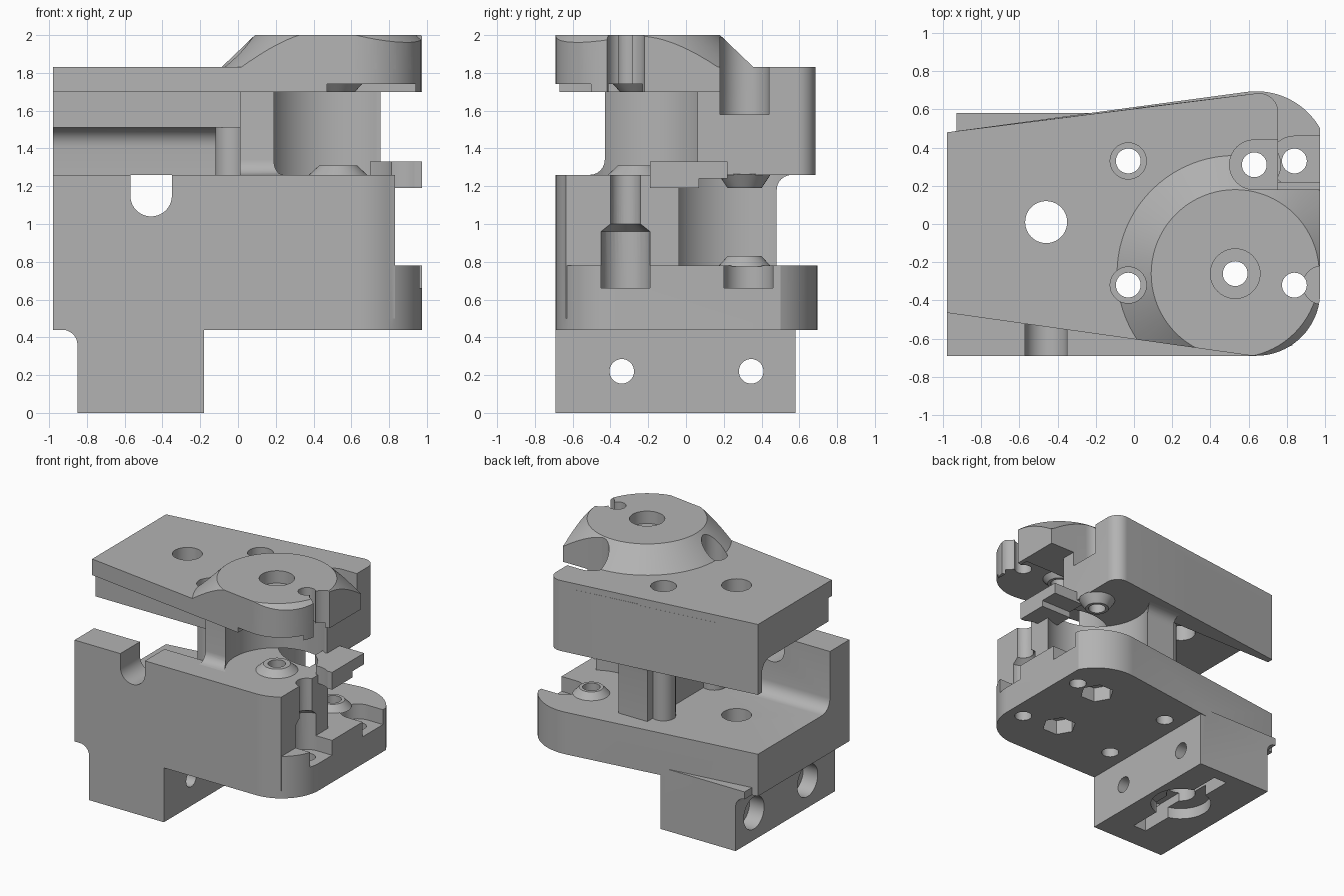
import bpy, bmesh
from math import sin, cos, radians
from mathutils import Vector

cube = bpy.data.objects.get("Cube")
if cube:
    bpy.data.objects.remove(cube, do_unlink=True)

grey = bpy.data.materials.new("plain grey")
grey.use_nodes = True
COL = (0.45, 0.45, 0.45, 1)
grey.diffuse_color = COL
grey.node_tree.nodes["Principled BSDF"].inputs["Base Color"].default_value = COL


def arc(cx, cy, r, a0, a1, n=12):
    angles = [radians(a0 + (a1 - a0) * i / n) for i in range(n + 1)]
    return [(cx + r * cos(a), cy + r * sin(a)) for a in angles]


def finish(name, bm):
    bmesh.ops.recalc_face_normals(bm, faces=bm.faces)
    mesh = bpy.data.meshes.new(name)
    bm.to_mesh(mesh)
    bm.free()
    mesh.materials.append(grey)
    ob = bpy.data.objects.new(name, mesh)
    bpy.context.collection.objects.link(ob)
    return ob


def prism(name, pts, lo, hi, axis="z"):
    """Extrude a closed outline along one axis."""
    place = {"z": lambda a, b: (a, b, lo), "x": lambda a, b: (lo, a, b),
             "y": lambda a, b: (a, lo, b)}[axis]
    bm = bmesh.new()
    face = bm.faces.new([bm.verts.new(place(a, b)) for a, b in pts])
    out = bmesh.ops.extrude_face_region(bm, geom=[face])
    move = Vector([(hi - lo) * (axis == k) for k in "xyz"])
    bmesh.ops.translate(bm, vec=move, verts=[v for v in out["geom"] if isinstance(v, bmesh.types.BMVert)])
    return finish(name, bm)


def box(x0, x1, y0, y1, z0, z1, name="block"):
    return prism(name, [(x0, y0), (x1, y0), (x1, y1), (x0, y1)], z0, z1)


def rod(a, b, r, lo, hi, axis="z", n=40, name="rod"):
    return prism(name, arc(a, b, r, 0, 360, n)[:-1], lo, hi, axis)


def cone(x, y, r0, r1, z0, z1, name="cone", n=64):
    bm = bmesh.new()
    bmesh.ops.create_cone(bm, cap_ends=True, segments=n, radius1=r0, radius2=r1, depth=z1 - z0)
    bmesh.ops.translate(bm, vec=(x, y, (z0 + z1) / 2), verts=bm.verts)
    return finish(name, bm)


def fillet(y, z, sy, sz, r, x0, x1):
    """Concave strip along x in the corner at (y, z)."""
    curve = [(y + sy * r * (1 - sin(radians(t))), z + sz * r * (1 - cos(radians(t)))) for t in range(0, 91, 15)]
    e = 0.02
    pts = [(y - sy * e, z - sz * e), (y + sy * r, z - sz * e)] + curve + [(y - sy * e, z + sz * r)]
    return prism("fillet", pts, x0, x1, "x")


def combine(ob, others, op):
    for other in others:
        mod = ob.modifiers.new("bool", "BOOLEAN")
        mod.operation, mod.solver, mod.object = op, "EXACT", other
        bpy.context.view_layer.update()
        dg = bpy.context.evaluated_depsgraph_get()
        mesh = bpy.data.meshes.new_from_object(ob.evaluated_get(dg))
        ob.modifiers.clear()
        ob.data = mesh
        bpy.data.objects.remove(other, do_unlink=True)


def shade(ob):
    bpy.ops.object.select_all(action="DESELECT")
    ob.select_set(True)
    bpy.context.view_layer.objects.active = ob
    bpy.ops.object.shade_smooth_by_angle(angle=radians(30))


SCREWS = [(-0.03, -0.32), (-0.03, 0.33), (0.84, -0.32), (0.84, 0.33)]
AXLES = [(0.53, -0.26), (0.63, 0.31)]
front_corner = arc(0.64, -0.355, 0.335, -90, 0, 20)
back_corner = arc(0.655, 0.585, 0.1, 0, 97)


def through_holes():
    holes = [rod(x, y, 0.065, -0.2, 2.2) for x, y in SCREWS + AXLES]
    return holes + [rod(-0.46, 0.01, 0.11, -0.2, 2.2)]


# Lower housing: base plate, front wall, core and foot
lower = prism("lower_housing", [(-0.98, -0.69)] + front_corner
              + arc(0.64, 0.31, 0.385, 29.5, 97, 20) + [(-0.98, 0.48)], 0.44, 0.78)
wall_corner = [p for p in front_corner if p[0] < 0.82] + [(0.83, -0.636)]
combine(lower, [
    prism("wall", [(-0.98, -0.69)] + wall_corner + [(0.83, -0.44), (-0.98, -0.44)], 0.5, 1.26),
    box(0.01, 0.83, -0.5, 0.48, 0.6, 1.26),
    fillet(-0.44, 0.78, 1, 1, 0.1, -0.98, 0.1),
    fillet(0.48, 1.26, 1, -1, 0.08, 0.01, 0.3),
    prism("foot", [(-0.85, 0), (-0.18, 0), (-0.18, 0.5), (-0.93, 0.5)]
          + arc(-0.93, 0.36, 0.08, 90, 0, 8), -0.69, 0.58, "y"),
], "UNION")

cuts = [rod(0.63, 0.31, 0.4, 0.78, 1.3, n=64),
        box(0.63, 1.1, 0.15, 0.6, 0.78, 1.3),
        # cable slot in the front wall
        rod(-0.46, 1.15, 0.11, -0.8, -0.3, "y"),
        box(-0.57, -0.35, -0.8, -0.3, 1.15, 1.4),
        # stepped screw channel at the right end of the wall
        rod(0.84, -0.32, 0.13, 0.66, 0.96),
        box(0.84, 1.1, -0.45, -0.19, 0.66, 0.96),
        cone(0.84, -0.32, 0.13, 0.08, 0.9599, 1.0),
        rod(0.84, -0.32, 0.08, 0.99, 1.4),
        rod(0.84, 0.33, 0.13, 0.66, 0.9),
        box(0.84, 1.1, 0.2, 0.46, 0.66, 0.9),
        # slot and round recess under the foot
        box(-0.52, -0.4, -0.48, 0.48, -0.1, 0.16),
        rod(-0.46, 0.01, 0.23, -0.1, 0.09)]
cuts += [rod(x, y, 0.13, 0.3, 0.56, n=6) for x, y in AXLES]
for y in (-0.34, 0.345):
    cuts += [rod(y, 0.22, 0.065, -1, 0.1, "x"), rod(y, 0.22, 0.13, -1, -0.72, "x")]
combine(lower, cuts + through_holes(), "DIFFERENCE")

# Upper housing: plate, back wall, core and domed cap
plate_outline = ([(-0.98, -0.465)] + arc(0.64, -0.355, 0.335, -98, 0, 20)
                 + [(0.975, 0.18), (0.755, 0.18)] + back_corner + [(-0.98, 0.48)])
upper = prism("upper_housing", plate_outline, 1.7, 1.83)
cap = cone(0.53, -0.26, 0.64, 0.44, 1.81, 2.0, "cap", 80)
combine(cap, [prism("cap_limit", plate_outline, 1.75, 2.1)], "INTERSECT")
combine(upper, [
    cap,
    box(-0.98, 0.05, -0.42, 0.45, 1.51, 1.75),
    prism("back_wall", [(-0.98, 0.43), (0.1, 0.43), (0.1, 0.617), (-0.98, 0.48)], 1.26, 1.77),
    prism("core", [(0.01, -0.43), (0.755, -0.43)] + back_corner + [(0.01, 0.607)], 1.26, 1.78),
    fillet(0.43, 1.51, -1, -1, 0.1, -0.98, 0.05),
    fillet(-0.43, 1.26, -1, 1, 0.08, 0.01, 0.3),
], "UNION")
cuts = [rod(0.53, -0.26, 0.38, 1.2, 1.7, n=64),
        box(0.53, 1.1, -0.6, 0.06, 1.2, 1.7),
        box(0.47, 0.94, -0.8, -0.16, 1.6, 1.74),
        # recess for the back axle, open to the right
        rod(0.63, 0.31, 0.13, 1.58, 2.2),
        box(0.63, 1.1, 0.18, 0.44, 1.58, 2.2),
        # scallop on the rim and screw head seats
        rod(0.985, -0.32, 0.1, 1.6, 2.2),
        rod(0.53, -0.26, 0.13, 1.9, 2.2)]
cuts += [rod(x, y, 0.095, 1.73, 2.2) for x, y in SCREWS[:2]]
combine(upper, cuts + through_holes(), "DIFFERENCE")

# Tab between the two gear chambers
tab = box(0.7, 0.975, -0.19, 0.07, 1.19, 1.33, "divider_tab")
combine(tab, [box(0.7, 0.975, 0.05, 0.22, 1.24, 1.33)], "UNION")
combine(tab, [rod(0.84, -0.32, 0.16, 1.1, 1.4), rod(0.53, -0.26, 0.3, 1.26, 1.5)], "DIFFERENCE")

parts = [lower, upper, tab]

# Hollow screw posts in the open channel
for label, (x, y), top in zip(("front", "back"), SCREWS, (1.52, 1.52)):
    post = rod(x, y, 0.09, 0.77, top, name=label + "_screw_post")
    combine(post, [rod(x, y, 0.065, 0.6, 2)], "DIFFERENCE")
    parts.append(post)

# Conical bearing seats around the axles
seats = [("front_lower", 0, 0.16, 0.1, 1.255, 1.31), ("front_upper", 0, 0.09, 0.13, 1.7, 1.745),
         ("back_lower", 1, 0.14, 0.09, 0.775, 0.83), ("back_upper", 1, 0.09, 0.14, 1.19, 1.265)]
for label, i, r0, r1, z0, z1 in seats:
    x, y = AXLES[i]
    seat = cone(x, y, r0, r1, z0, z1, label + "_bearing_seat", 40)
    combine(seat, [rod(x, y, 0.065, z0 - 0.1, z1 + 0.1)], "DIFFERENCE")
    parts.append(seat)

for ob in parts:
    shade(ob)
